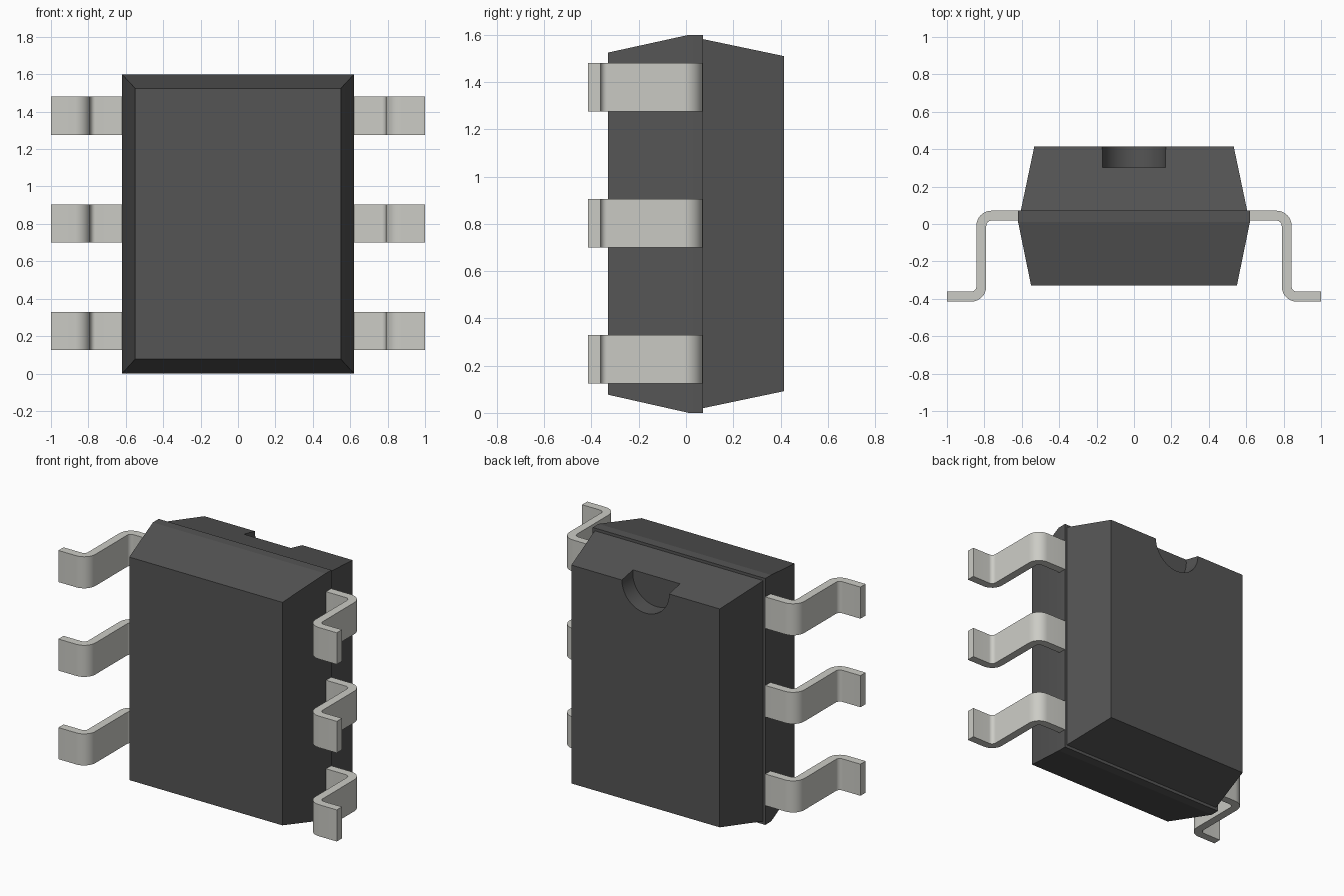
import bpy, bmesh, math

if "Cube" in bpy.data.objects:
    bpy.data.objects.remove(bpy.data.objects["Cube"])


def material(name, rgb):
    m = bpy.data.materials.new(name)
    m.diffuse_color = (*rgb, 1)
    m.use_nodes = True
    m.node_tree.nodes["Principled BSDF"].inputs["Base Color"].default_value = m.diffuse_color
    return m


def make_object(name, bm, mat):
    bmesh.ops.recalc_face_normals(bm, faces=bm.faces)
    me = bpy.data.meshes.new(name)
    bm.to_mesh(me)
    bm.free()
    me.materials.append(mat)
    ob = bpy.data.objects.new(name, me)
    bpy.context.collection.objects.link(ob)
    return ob


def activate(ob):
    bpy.ops.object.select_all(action='DESELECT')
    ob.select_set(True)
    bpy.context.view_layer.objects.active = ob


def loft(rings):
    """Bridge equal-length rings of points and cap both ends."""
    bm = bmesh.new()
    loops = [[bm.verts.new(p) for p in ring] for ring in rings]
    n = len(loops[0])
    for a, b in zip(loops, loops[1:]):
        for i in range(n):
            j = (i + 1) % n
            bm.faces.new((a[i], a[j], b[j], b[i]))
    bm.faces.new(loops[0])
    bm.faces.new(loops[-1])
    return bm


def arc(cx, cy, r, start, end, steps=8):
    return [(cx + r * math.cos(math.radians(start + (end - start) * i / steps)),
             cy + r * math.sin(math.radians(start + (end - start) * i / steps)))
            for i in range(steps + 1)]


dark = material("dark_plastic", (0.09, 0.09, 0.09))
metal = material("lead_metal", (0.6, 0.6, 0.56))

# Package body: tapered front half, parting band, small step, tapered back half
sections = [(-0.33, 0.55, 0.077, 1.525), (0.012, 0.62, 0.0, 1.6),
            (0.072, 0.62, 0.0, 1.6), (0.072, 0.605, 0.02, 1.582),
            (0.415, 0.533, 0.092, 1.51)]
body = make_object("package_body", loft(
    [[(-x, y, z0), (x, y, z0), (x, y, z1), (-x, y, z1)]
     for y, x, z0, z1 in sections]), dark)

# Half-round orientation notch in the back face
rim = arc(0, 1.51, 0.17, 0, 360, 48)[:-1]
cutter = make_object("notch_cutter", loft(
    [[(x, y, z) for x, z in rim] for y in (0.303, 0.6)]), dark)
cutter.hide_render = True
cut = body.modifiers.new("notch", 'BOOLEAN')
cut.object = cutter
cut.solver = 'EXACT'
activate(body)
bpy.ops.object.modifier_apply(modifier=cut.name)
bpy.data.objects.remove(cutter)
bpy.ops.object.shade_smooth_by_angle(angle=math.radians(12))

# Gull-wing lead: bent strip profile, extruded in z
T, R_IN = 0.053, 0.028
top, bottom, out = 0.071, -0.415, 0.843
R_OUT = R_IN + T
sx, sy = out - R_OUT, top - R_OUT              # shoulder bend centre
fx, fy = out - T + R_OUT, bottom + R_OUT       # foot bend centre
profile = ([(0.605, top)] + arc(sx, sy, R_OUT, 90, 0)
           + arc(fx, fy, R_IN, 180, 270)
           + [(1.0, bottom + T), (1.0, bottom)]
           + arc(fx, fy, R_OUT, 270, 180)
           + arc(sx, sy, R_IN, 0, 90) + [(0.605, top - T)])
leads = make_object("leads", loft(
    [[(x, y, z) for x, y in profile] for z in (0.125, 0.33)]), metal)
row = leads.modifiers.new("row", 'ARRAY')
row.count = 3
row.use_relative_offset = False
row.use_constant_offset = True
row.constant_offset_displace = (0, 0, 0.575)
leads.modifiers.new("both_sides", 'MIRROR')
activate(leads)
for name in ("row", "both_sides"):
    bpy.ops.object.modifier_apply(modifier=name)
bpy.ops.object.shade_smooth_by_angle(angle=math.radians(30))
